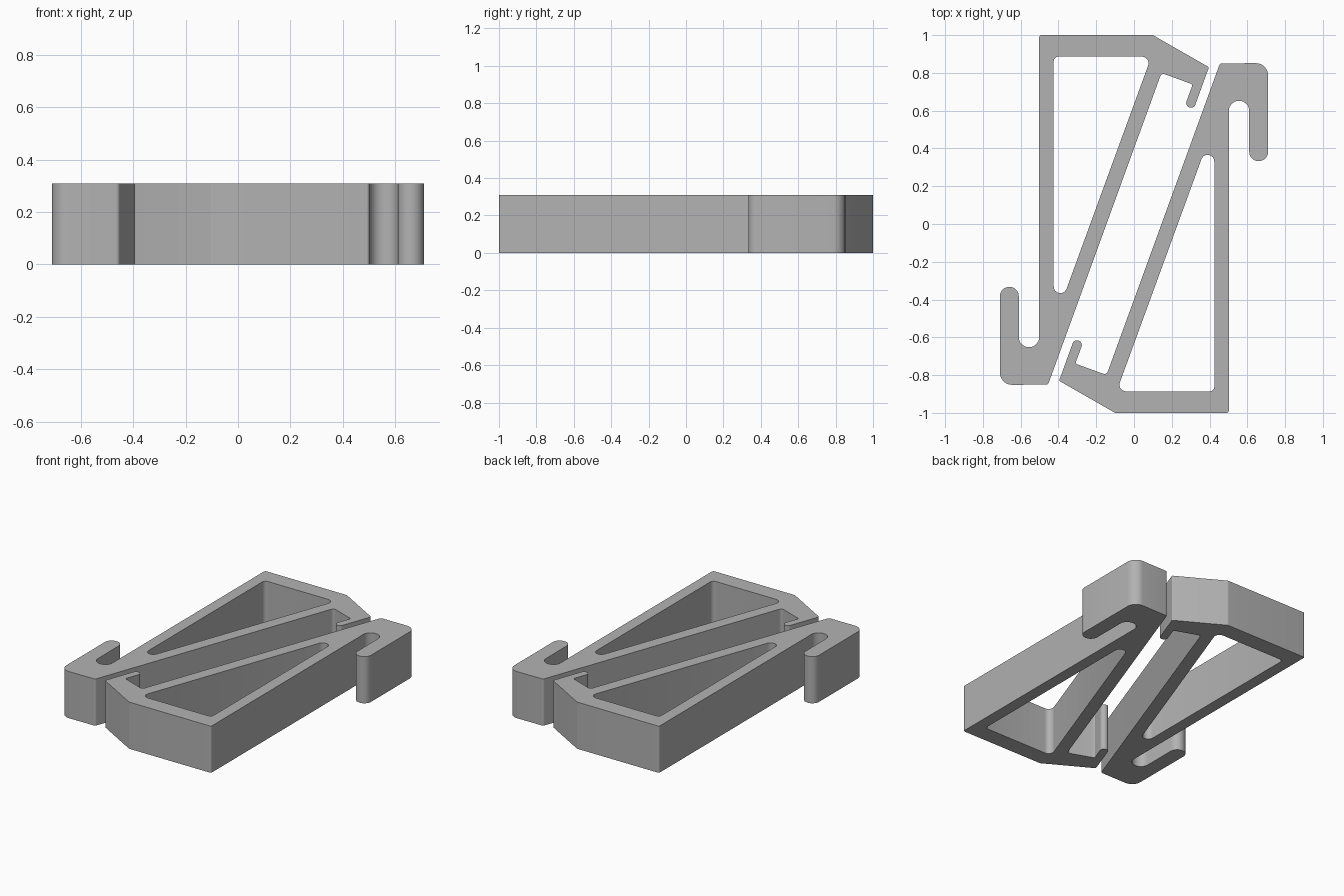
import bpy
import bmesh
import math
from mathutils import Vector

HEIGHT = 0.31
STRUT = Vector((math.cos(math.radians(70)), math.sin(math.radians(70))))
ACROSS = Vector((STRUT.y, -STRUT.x))

cube = bpy.data.objects.get("Cube")
if cube:
    bpy.data.objects.remove(cube, do_unlink=True)

grey = bpy.data.materials.new("plain_grey")
grey.use_nodes = True
colour = (0.45, 0.45, 0.45, 1)
grey.diffuse_color = colour
grey.node_tree.nodes["Principled BSDF"].inputs["Base Color"].default_value = colour


def fillet(corners, steps=8):
    """Round each (point, radius) corner of a closed outline."""
    out = []
    for i, (p, r) in enumerate(corners):
        p = Vector(p)
        if r == 0:
            out.append(p)
            continue
        a = (Vector(corners[i - 1][0]) - p).normalized()
        b = (Vector(corners[(i + 1) % len(corners)][0]) - p).normalized()
        half = a.angle(b) / 2
        centre = p + (a + b).normalized() * r / math.sin(half)
        start = p + a * r / math.tan(half) - centre
        end = p + b * r / math.tan(half) - centre
        sweep = math.pi - 2 * half
        for k in range(steps + 1):
            t = k / steps
            out.append(centre + (start * math.sin((1 - t) * sweep)
                                 + end * math.sin(t * sweep)) / math.sin(sweep))
    return out


def plate(name, loops):
    """Extrude an outline and its holes into a flat plate."""
    bm = bmesh.new()
    for loop in loops:
        verts = [bm.verts.new((p.x, p.y, 0)) for p in loop]
        for i, v in enumerate(verts):
            bm.edges.new((verts[i - 1], v))
    bmesh.ops.triangle_fill(bm, use_beauty=True, edges=bm.edges[:])
    grown = bmesh.ops.extrude_face_region(bm, geom=bm.faces[:], use_keep_orig=True)
    top = [g for g in grown["geom"] if isinstance(g, bmesh.types.BMVert)]
    bmesh.ops.translate(bm, vec=(0, 0, HEIGHT), verts=top)
    bmesh.ops.recalc_face_normals(bm, faces=bm.faces[:])
    mesh = bpy.data.meshes.new(name)
    bm.to_mesh(mesh)
    bm.free()
    mesh.materials.append(grey)
    obj = bpy.data.objects.new(name, mesh)
    bpy.context.collection.objects.link(obj)
    return obj


# Small catch beside the long strut
toe = Vector((-0.397, -0.83))
tip_left = toe + STRUT * 0.235
tip_right = tip_left + ACROSS * 0.05
notch = tip_right - STRUT * 0.12
shoulder = Vector((0.455, 0.85))
strut_foot = shoulder + STRUT * (notch - shoulder).dot(STRUT)

# Wedge frame with its open hook
outline = fillet([
    (toe, 0.008), ((-0.10, -1), 0.02), ((0.502, -1), 0.012),
    ((0.502, 0.652), 0.053), ((0.61, 0.652), 0.053),
    ((0.61, 0.333), 0.049), ((0.71, 0.333), 0.049),
    ((0.71, 0.852), 0.065), (shoulder, 0.015),
    (strut_foot, 0.02), (notch, 0.01),
    (tip_right, 0.024), (tip_left, 0.024),
])

# Triangular window
window = fillet([
    ((-0.092, -0.886), 0.035), ((0.425, -0.886), 0.025), ((0.425, 0.529), 0.035),
])

right_half = plate("right_clip_half", [outline, window])
right_half.select_set(True)
bpy.context.view_layer.objects.active = right_half
bpy.ops.object.shade_smooth_by_angle(angle=math.radians(30))

# Matching half, turned half a revolution
left_half = right_half.copy()
left_half.name = "left_clip_half"
left_half.rotation_euler.z = math.pi
bpy.context.collection.objects.link(left_half)
